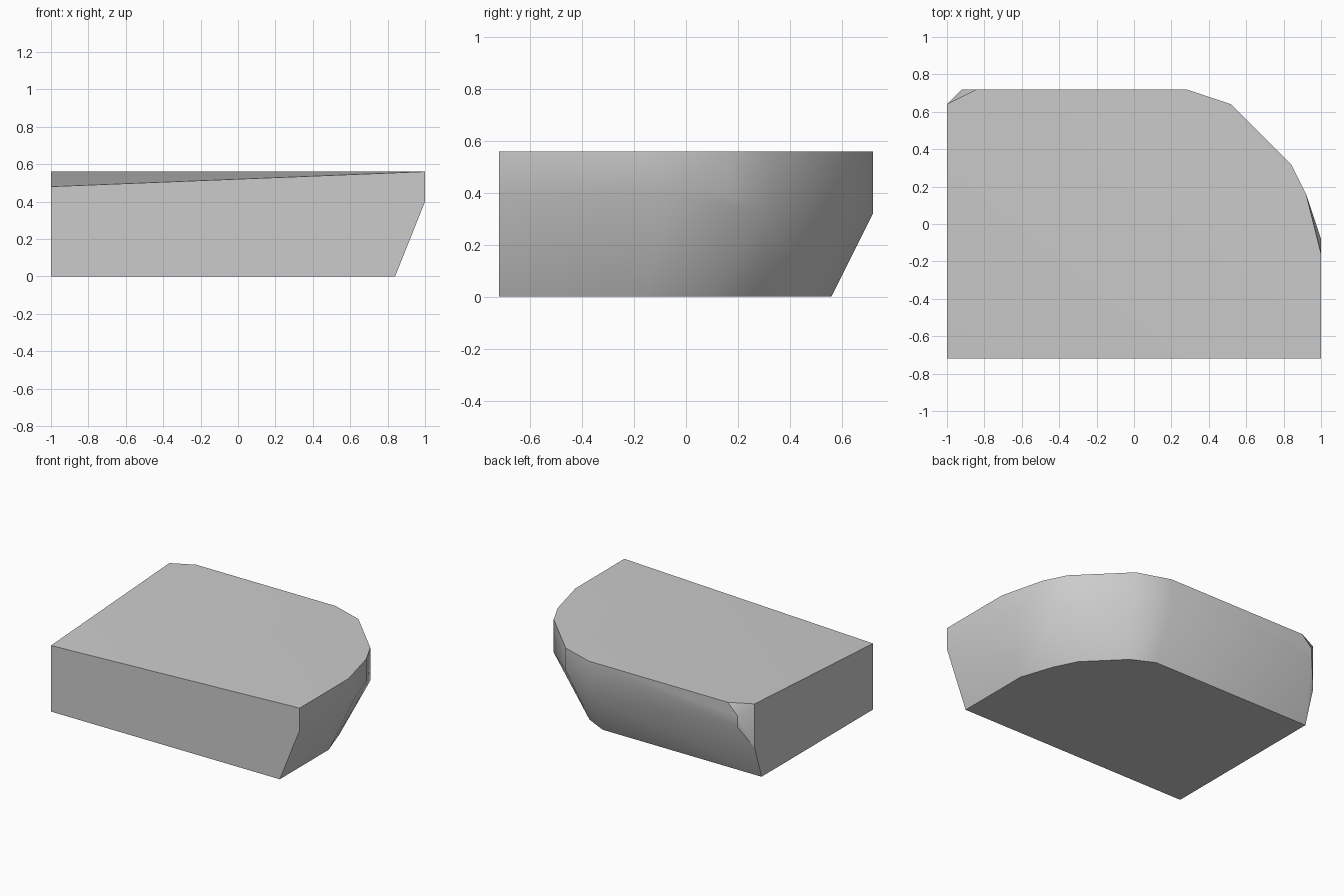
import bpy
import bmesh
import math
from mathutils import Vector

# Remove the default object
default = bpy.data.objects.get("Cube")
if default:
    bpy.data.objects.remove(default, do_unlink=True)

# Corner points are laid out on a regular grid of this step
STEP = 0.08
ORIGIN = Vector((-1.0, -0.72, 0.0))


def make_material(name, colour):
    material = bpy.data.materials.new(name)
    material.use_nodes = True
    material.diffuse_color = colour
    shader = material.node_tree.nodes["Principled BSDF"]
    shader.inputs["Base Color"].default_value = colour
    return material


def level(outline, height):
    """Lift a flat outline to one height."""
    return [(x, y, height) for x, y in outline]


def make_hull(name, points, material):
    """Wrap the outlines in one convex skin with soft flanks."""
    bm = bmesh.new()
    for point in points:
        bm.verts.new(ORIGIN + Vector(point) * STEP)
    bmesh.ops.convex_hull(bm, input=bm.verts[:])
    bmesh.ops.dissolve_limit(bm, angle_limit=math.radians(0.3),
                             verts=bm.verts[:], edges=bm.edges[:])
    bmesh.ops.recalc_face_normals(bm, faces=bm.faces[:])
    mesh = bpy.data.meshes.new(name)
    bm.to_mesh(mesh)
    bm.free()
    mesh.materials.append(material)
    obj = bpy.data.objects.new(name, mesh)
    bpy.context.collection.objects.link(obj)
    return obj


# Base: straight at the front, rounded at the back corner
base = level([(0, 0), (23, 0), (23, 7), (22, 10), (21, 12),
              (18, 15), (16, 16), (0, 16)], 0)

# Shoulder: where the sloping flanks turn upright
shoulder = [(25, 0, 5), (25, 8, 5), (24, 11, 5), (23, 13, 4),
            (19, 17, 5), (16, 18, 4)]

# Small bevelled back corner
bevel = [(1, 18, 6), (1, 18, 5), (0, 17, 3)]

# Top: level, except for one lower front corner
top = level([(25, 0), (25, 7), (24, 11), (23, 13),
             (19, 17), (16, 18), (2, 18), (0, 17)], 7)
low_corner = [(0, 0, 6)]

grey = make_material("plain grey", (0.6, 0.6, 0.6, 1.0))
block = make_hull("rounded_block", base + shoulder + bevel + top + low_corner, grey)

# Soft flanks with crisp rims
bpy.ops.object.select_all(action="DESELECT")
block.select_set(True)
bpy.context.view_layer.objects.active = block
bpy.ops.object.shade_smooth_by_angle(angle=math.radians(30))
